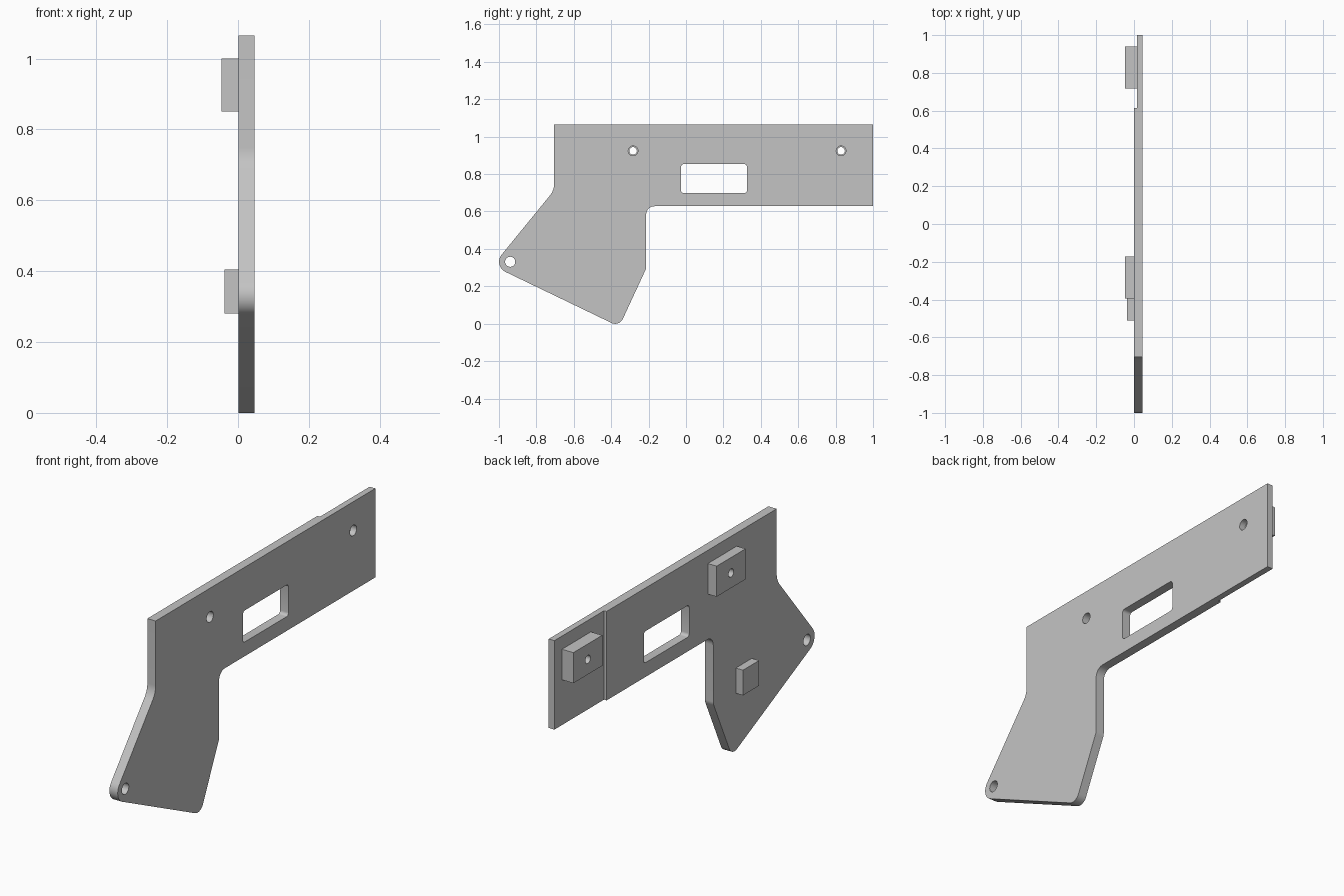
import bpy
import bmesh
import math
from mathutils import Vector

cube = bpy.data.objects.get("Cube")
if cube:
    bpy.data.objects.remove(cube, do_unlink=True)

# Single material
grey = bpy.data.materials.new("plain grey")
grey.use_nodes = True
GREY = (0.55, 0.55, 0.55, 1)
grey.diffuse_color = GREY
grey.node_tree.nodes["Principled BSDF"].inputs["Base Color"].default_value = GREY

INNER, STEP, OUTER, BLOCK_FACE = 0.001, 0.015, 0.046, -0.047


def rounded(corners, steps=10):
    """Turn (y, z, radius) corners into an outline with arc fillets."""
    points = []
    for i, (y, z, radius) in enumerate(corners):
        corner = Vector((y, z))
        if radius == 0:
            points.append(corner)
            continue
        a = (Vector(corners[i - 1][:2]) - corner).normalized()
        b = (Vector(corners[(i + 1) % len(corners)][:2]) - corner).normalized()
        half = a.angle(b) / 2
        centre = corner + (a + b).normalized() * radius / math.sin(half)
        start = corner + a * radius / math.tan(half) - centre
        end = corner + b * radius / math.tan(half) - centre
        sweep = math.atan2(start.x * end.y - start.y * end.x, start.dot(end))
        for k in range(steps + 1):
            t = sweep * k / steps
            c, s = math.cos(t), math.sin(t)
            points.append(centre + Vector((start.x * c - start.y * s,
                                           start.x * s + start.y * c)))
    return points


def rectangle(y0, y1, z0, z1, radius=0):
    return rounded([(y0, z0, radius), (y1, z0, radius),
                    (y1, z1, radius), (y0, z1, radius)], 5)


def circle(y, z, radius, sides=32):
    return [Vector((y + radius * math.cos(math.tau * i / sides),
                    z + radius * math.sin(math.tau * i / sides)))
            for i in range(sides)]


def prism(name, outline, x0, x1):
    """Extrude a side-on outline across the thickness."""
    bm = bmesh.new()
    face = bm.faces.new([bm.verts.new((x0, p.x, p.y)) for p in outline])
    new = bmesh.ops.extrude_face_region(bm, geom=[face])["geom"]
    bmesh.ops.translate(bm, vec=(x1 - x0, 0, 0),
                        verts=[v for v in new if isinstance(v, bmesh.types.BMVert)])
    bmesh.ops.recalc_face_normals(bm, faces=bm.faces)
    mesh = bpy.data.meshes.new(name)
    bm.to_mesh(mesh)
    bm.free()
    mesh.materials.append(grey)
    obj = bpy.data.objects.new(name, mesh)
    bpy.context.collection.objects.link(obj)
    return obj


def cut(obj, outline, x0=-1, x1=1):
    """Subtract a prism from a part, then discard the cutter."""
    cutter = prism("cutter", outline, x0, x1)
    cutter.hide_render = True
    mod = obj.modifiers.new("cut", "BOOLEAN")
    mod.operation, mod.solver, mod.object = "DIFFERENCE", "EXACT", cutter
    bpy.context.view_layer.objects.active = obj
    bpy.ops.object.modifier_apply(modifier=mod.name)
    bpy.data.objects.remove(cutter, do_unlink=True)


def finish(obj):
    bpy.ops.object.select_all(action="DESELECT")
    obj.select_set(True)
    bpy.context.view_layer.objects.active = obj
    bpy.ops.object.shade_smooth_by_angle(angle=math.radians(30))


# Flat side plate with an angled grip
plate = prism("side_plate", rounded([
    (-0.705, 1.065, 0), (1, 1.065, 0), (1, 0.628, 0),
    (-0.213, 0.628, 0.045), (-0.213, 0.295, 0.045),
    (-0.357, -0.016, 0.045), (-1.034, 0.31, 0.06), (-0.705, 0.713, 0.1),
]), INNER, OUTER)

# Thinned far end, window and screw holes
cut(plate, rectangle(0.615, 1.2, 0.5, 1.2), -1, STEP)
cut(plate, rectangle(-0.027, 0.326, 0.698, 0.853, 0.015))
SCREWS = {"front": -0.283, "rear": 0.829}
SCREW_Z = 0.924
for y in SCREWS.values():
    cut(plate, circle(y, SCREW_Z, 0.026))
cut(plate, circle(-0.94, 0.331, 0.027))
finish(plate)

# Drilled mounting blocks on the inner face
for label, y in SCREWS.items():
    base = STEP if label == "rear" else INNER
    block = prism(label + "_mounting_block",
                  rectangle(y - 0.112, y + 0.112, 0.85, 1.0), BLOCK_FACE, base)
    cut(block, circle(y, SCREW_Z, 0.02))
    finish(block)

# Small solid spacer on the grip
prism("grip_spacer_block", rectangle(-0.512, -0.388, 0.28, 0.404), -0.038, INNER)
